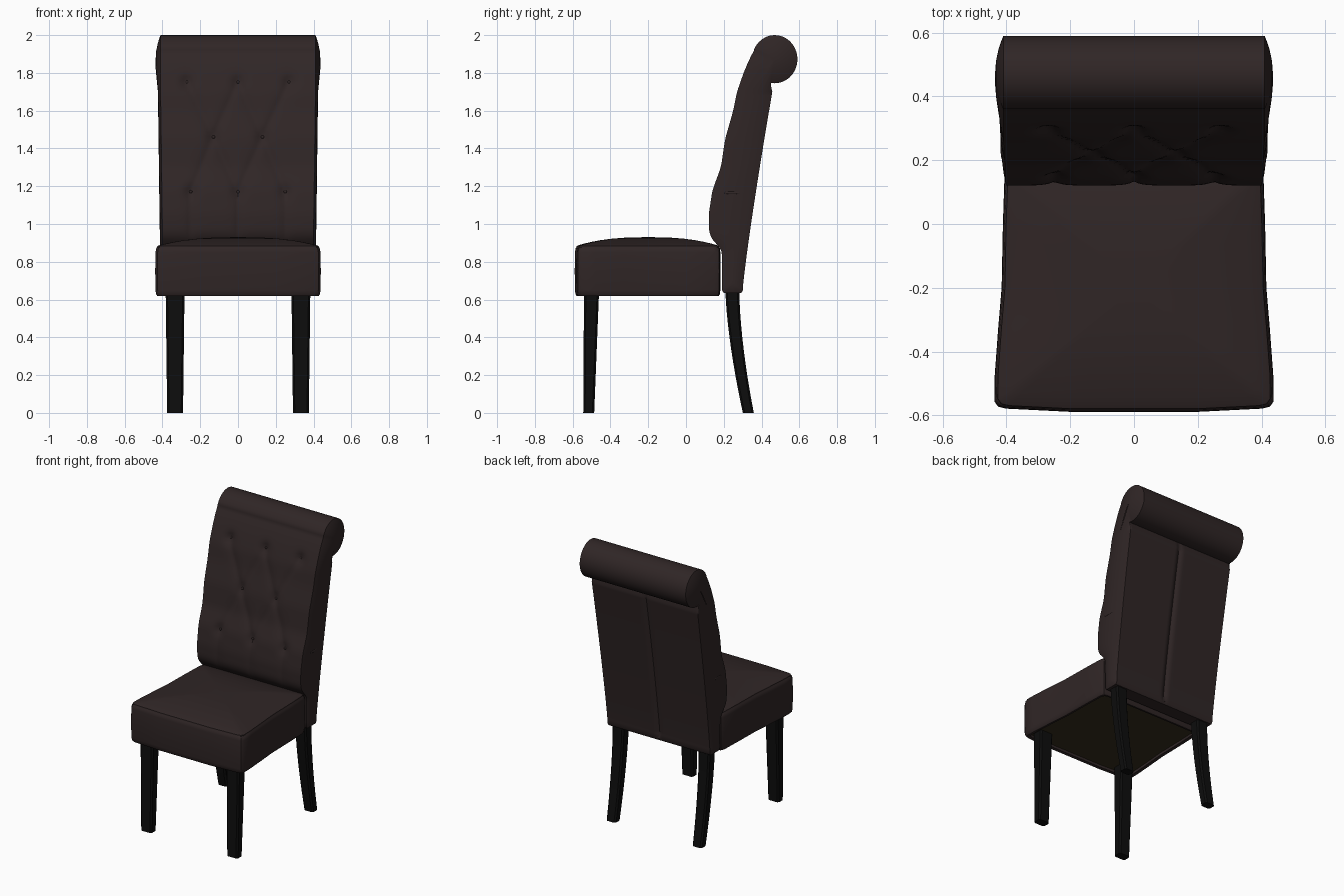
import bpy, bmesh, math

cube = bpy.data.objects.get("Cube")
if cube:
    bpy.data.objects.remove(cube, do_unlink=True)


def material(name, color):
    m = bpy.data.materials.new(name)
    m.use_nodes = True
    m.diffuse_color = (*color, 1)
    bsdf = m.node_tree.nodes["Principled BSDF"]
    bsdf.inputs["Base Color"].default_value = (*color, 1)
    bsdf.inputs["Roughness"].default_value = 0.8
    return m


FABRIC = material("dark brown fabric", (0.029, 0.019, 0.019))
WOOD = material("black wood", (0.004, 0.004, 0.004))
LINING = material("olive underside lining", (0.036, 0.027, 0.012))


def finish(obj, angle=40):
    bpy.ops.object.select_all(action="DESELECT")
    obj.select_set(True)
    bpy.context.view_layer.objects.active = obj
    bpy.ops.object.shade_smooth_by_angle(angle=math.radians(angle))


def loft(name, rings, mats, caps=True, angle=40):
    """Skin a list of equal closed rings; the first cap takes the last material."""
    bm = bmesh.new()
    loops = [[bm.verts.new(p) for p in ring] for ring in rings]
    for a, b in zip(loops, loops[1:]):
        for i in range(len(a)):
            j = (i + 1) % len(a)
            bm.faces.new((a[i], a[j], b[j], b[i]))
    if caps:
        bm.faces.new(loops[0]).material_index = len(mats) - 1
        bm.faces.new(loops[-1])
    bmesh.ops.remove_doubles(bm, verts=bm.verts, dist=0.0004)
    bmesh.ops.recalc_face_normals(bm, faces=bm.faces)
    mesh = bpy.data.meshes.new(name)
    bm.to_mesh(mesh)
    bm.free()
    obj = bpy.data.objects.new(name, mesh)
    bpy.context.collection.objects.link(obj)
    for m in mats:
        mesh.materials.append(m)
    finish(obj, angle)
    return obj


def lerp_table(table, v):
    if v <= table[0][0]:
        return table[0][1]
    for (a, fa), (b, fb) in zip(table, table[1:]):
        if v <= b:
            return fa + (fb - fa) * (v - a) / (b - a)
    return table[-1][1]


# Seat: tapered rounded outline, piped edge and domed top
HALF = [(0, -0.588), (0.2, -0.588), (0.4, -0.578), (0.425, -0.572), (0.437, -0.555),
        (0.436, -0.48), (0.425, -0.33), (0.414, -0.2), (0.41, 0), (0.405, 0.15),
        (0.395, 0.175), (0.37, 0.18), (0.2, 0.182), (0, 0.182)]
OUTLINE = HALF + [(-x, y) for x, y in HALF[-2:0:-1]]


def seat_ring(s, z):
    return [(x * s, -0.2 + (y + 0.2) * s, z) for x, y in OUTLINE]


seat_levels = [(0.93, 0.64), (0.93, 0.622), (0.975, 0.618), (0.992, 0.628), (1, 0.65),
               (1.003, 0.75), (1, 0.85), (0.99, 0.872), (0.98, 0.876), (0.978, 0.883)]
seat_levels += [(s, 0.882 + 0.048 * (1 - s ** 2.6))
                for s in (0.95, 0.88, 0.78, 0.65, 0.5, 0.35, 0.2, 0.08)]
loft("seat", [seat_ring(s, z) for s, z in seat_levels], [FABRIC, LINING])

# Backrest side profile
FRONT = [(0.87, 0.19), (0.9, 0.15), (0.95, 0.122), (1.05, 0.12), (1.18, 0.14),
         (1.3, 0.185), (1.45, 0.207), (1.6, 0.25), (1.7, 0.27), (1.8, 0.305),
         (1.86, 0.33), (1.92, 0.36), (1.98, 0.4)]
ROLL_Y, ROLL_Z, ROLL_RY, ROLL_RZ = 0.47, 1.8725, 0.12, 0.1275
NECK = 1.7


def front_y(z):
    return sum(lerp_table(FRONT, z + d) for d in (-0.02, 0, 0.02)) / 3


def back_y(z):
    return 0.3 + 0.157 * (max(z - 0.65, 0) / 1.05) ** 1.15


def spine(z):
    z = min(max(z, 0.68), NECK)
    return (front_y(z) + back_y(z)) / 2, z


# Button positions and the folds that join them
HIGH = [(-0.27, 1.75), (0, 1.75), (0.27, 1.75)]
MID = [(-0.13, 1.46), (0.13, 1.46)]
LOW = [(-0.25, 1.17), (0, 1.17), (0.25, 1.17)]
BUTTONS = HIGH + MID + LOW
FOLDS = [(m, p) for row in (HIGH, LOW) for m in MID for p in row if abs(m[0] - p[0]) < 0.2]
FOLDS += [(p, (p[0], 0.9)) for p in LOW]


def fold_distance(x, z, a, b):
    dx, dz = b[0] - a[0], b[1] - a[1]
    t = ((x - a[0]) * dx + (z - a[1]) * dz) / (dx * dx + dz * dz)
    t = min(max(t, 0), 1)
    return math.hypot(x - a[0] - t * dx, z - a[1] - t * dz)


def tuft(x, z):
    """Depth pressed into the front cushion."""
    d = min(fold_distance(x, z, a, b) for a, b in FOLDS)
    r = min(math.hypot(x - bx, z - bz) for bx, bz in BUTTONS)
    fade = min(max((z - 0.88) / 0.08, 0), 1)
    return fade * (0.013 * math.exp(-d / 0.022) + 0.016 * math.exp(-(r / 0.035) ** 2))


# Profile points: (y, z, spine point, kind)
rows = [0.68 + (NECK - 0.68) * i / 52 for i in range(53)]
profile = [(0.2, 0.635, spine(0), ""), (0.19, 0.65, spine(0), "")]
profile += [(front_y(z), z, spine(z), "front") for z in rows]
sy, sz = spine(NECK)
for i in range(1, 12):
    z, k = NECK + 0.02 * i, i / 11
    profile.append((front_y(z), z, (sy + (ROLL_Y - sy) * k, sz + (ROLL_Z - sz) * k), "front"))
for i in range(25):
    a = math.radians(156 - 258 * i / 24)
    profile.append((ROLL_Y + ROLL_RY * math.cos(a), ROLL_Z + ROLL_RZ * math.sin(a),
                    (ROLL_Y, ROLL_Z), "roll"))
profile += [(back_y(z), z, spine(z), "back") for z in reversed(rows)]
profile += [(0.302, 0.65, spine(0), ""), (0.292, 0.635, spine(0), "")]


def back_ring(u, t):
    """u runs across the width; t shrinks the profile to its spine for the end caps."""
    ring = []
    for y, z, (cy, cz), kind in profile:
        width = 0.396 + 0.014 * min(max((z - 0.65) / 1.05, 0), 1)
        bulge = 0.014 + 0.012 * min(max((cz - NECK) / 0.12, 0), 1)
        x = u * (width + bulge * (1 - t * t))
        if kind == "front":
            y += tuft(x, z) * min(1, (1 - abs(u)) * 8)
        elif kind == "back":
            y -= 0.014 * math.exp(-(x / 0.014) ** 2)
        ring.append((x, cy + (y - cy) * t, cz + (z - cz) * t))
    return ring


cap = [0, 0.35, 0.65, 0.85, 0.94, 0.98]
sections = [back_ring(-1, t) for t in cap]
sections += [back_ring(-1 + i / 30, 1) for i in range(61)]
sections += [back_ring(1, t) for t in reversed(cap)]
loft("backrest", sections, [FABRIC], caps=False, angle=50)


def pellet(name, loc, scale):
    bpy.ops.mesh.primitive_uv_sphere_add(segments=12, ring_count=8, radius=1, location=loc)
    obj = bpy.context.object
    obj.name = name
    obj.scale = scale
    obj.data.materials.append(FABRIC)
    finish(obj, 60)


# Tufting buttons
for i, (x, z) in enumerate(BUTTONS):
    pellet(f"button_{i + 1}", (x, front_y(z) + 0.026, z), (0.009, 0.006, 0.009))

# Legs: straight tapered front pair, swept rear pair
for side, s in (("left", 1), ("right", -1)):
    pellet(f"{side}_side_fold", (s * 0.413, 0.245, 1.165), (0.006, 0.045, 0.008))

    def leg_ring(z, cy, hx, hy):
        c = 0.01
        corners = [(hx - c, -hy), (hx, c - hy), (hx, hy - c), (hx - c, hy),
                   (c - hx, hy), (-hx, hy - c), (-hx, c - hy), (c - hx, -hy)]
        return [(s * 0.333 + x, cy + y, z) for x, y in corners]

    loft(f"{side}_front_leg", [leg_ring(0, -0.515, 0.042, 0.029),
                               leg_ring(0.65, -0.5, 0.05, 0.04)], [WOOD], angle=30)
    rear = []
    for i in range(11):
        k = i / 10
        rear.append(leg_ring(0.66 * k, 0.245 + 0.085 * (1 - k) ** 1.6,
                             0.036 + 0.008 * k, 0.029 + 0.008 * k))
    loft(f"{side}_rear_leg", rear, [WOOD], angle=30)
